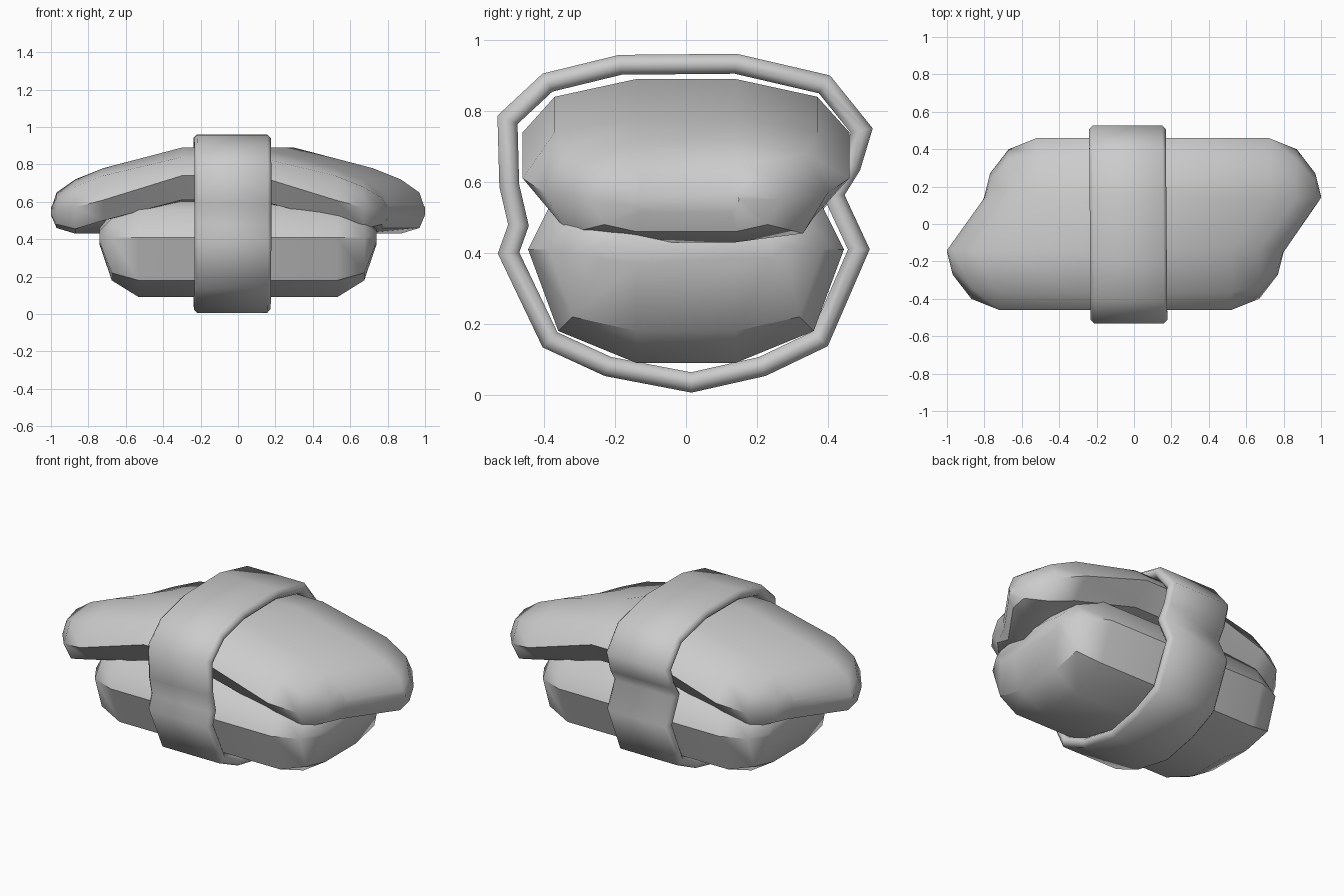
import bpy, bmesh, math
from mathutils import Vector

if "Cube" in bpy.data.objects:
    bpy.data.objects.remove(bpy.data.objects["Cube"])


def loft(name, rings, closed=False, angle=45):
    """Skin a list of equal-length rings; cap the ends or close the loop."""
    bm = bmesh.new()
    vs = [[bm.verts.new(p) for p in r] for r in rings]
    n = len(rings[0])
    for i in range(len(vs) if closed else len(vs) - 1):
        a, b = vs[i], vs[(i + 1) % len(vs)]
        for j in range(n):
            k = (j + 1) % n
            bm.faces.new((a[j], a[k], b[k], b[j]))
    if not closed:
        bm.faces.new(vs[0])
        bm.faces.new(vs[-1])
    bmesh.ops.recalc_face_normals(bm, faces=bm.faces)
    me = bpy.data.meshes.new(name)
    bm.to_mesh(me)
    bm.free()
    ob = bpy.data.objects.new(name, me)
    bpy.context.collection.objects.link(ob)
    bpy.ops.object.select_all(action='DESELECT')
    bpy.context.view_layer.objects.active = ob
    ob.select_set(True)
    bpy.ops.object.shade_smooth_by_angle(angle=math.radians(angle))
    return ob


def section(x, half, shear=0.0):
    """Mirror a half outline (y, z), listed bottom to top, into a ring at x."""
    pts = half + [(-y, z) for y, z in reversed(half)]
    return [(x + shear * max(-1, min(1, y / 0.14)), y, z) for y, z in pts]


def both_ends(stations, shear=0.0):
    """Stations run from the middle outwards and are repeated on the -x side."""
    left = [section(-x, h, shear) for x, h in reversed(stations)]
    return left + [section(x, h, shear) for x, h in stations]


# Rice block with rounded ends
rice = [
    (0.53, [(0.14, 0.09), (0.36, 0.18), (0.445, 0.41), (0.37, 0.56), (0.14, 0.62)]),
    (0.675, [(0.14, 0.18), (0.32, 0.22), (0.385, 0.41), (0.32, 0.51), (0.14, 0.54)]),
    (0.74, [(0.14, 0.37), (0.24, 0.385), (0.28, 0.415), (0.24, 0.445), (0.14, 0.46)]),
]
loft("rice", both_ends(rice))

# Slanted topping slab, drooping at both ends
topping = [
    (0.20, [(0.14, 0.60), (0.37, 0.61), (0.46, 0.74), (0.37, 0.84), (0.14, 0.89)]),
    (0.62, [(0.14, 0.50), (0.36, 0.50), (0.46, 0.61), (0.37, 0.74), (0.14, 0.78)]),
    (0.77, [(0.14, 0.43), (0.33, 0.455), (0.40, 0.57), (0.34, 0.68), (0.14, 0.72)]),
    (0.87, [(0.14, 0.46), (0.23, 0.48), (0.27, 0.55), (0.23, 0.62), (0.14, 0.65)]),
    (0.90, [(0.13, 0.515), (0.14, 0.53), (0.15, 0.55), (0.14, 0.57), (0.13, 0.58)]),
]
loft("topping", both_ends(topping, 0.1))

# Wrapped band: rounded strip swept round a closed path in the yz plane
path = [(.015, .035), (.215, .08), (.378, .158), (.487, .41), (.415, .565),
        (.465, .645), (.495, .745), (.39, .875), (.14, .933), (-.185, .93),
        (-.39, .88), (-.503, .775), (-.498, .59), (-.472, .478), (-.5, .40),
        (-.383, .155), (-.22, .08)]
half_w, half_t, bev = 0.205, 0.028, 0.018
strip = [(half_w - bev, half_t), (half_w, half_t - bev),
         (half_w, bev - half_t), (half_w - bev, -half_t)]
strip += [(-x, t) for x, t in reversed(strip)]
rings = []
for i, p in enumerate(path):
    p = Vector(p)
    d1 = (p - Vector(path[i - 1])).normalized()
    d2 = (Vector(path[(i + 1) % len(path)]) - p).normalized()
    t = (d1 + d2).normalized()
    normal = Vector((t.y, -t.x)) / max(0.7, t.dot(d1))
    rings.append([(x - 0.031 - 0.008 * p.x, p.x + normal.x * o, p.y + normal.y * o)
                  for x, o in strip])
loft("wrap_band", rings, closed=True, angle=50)
